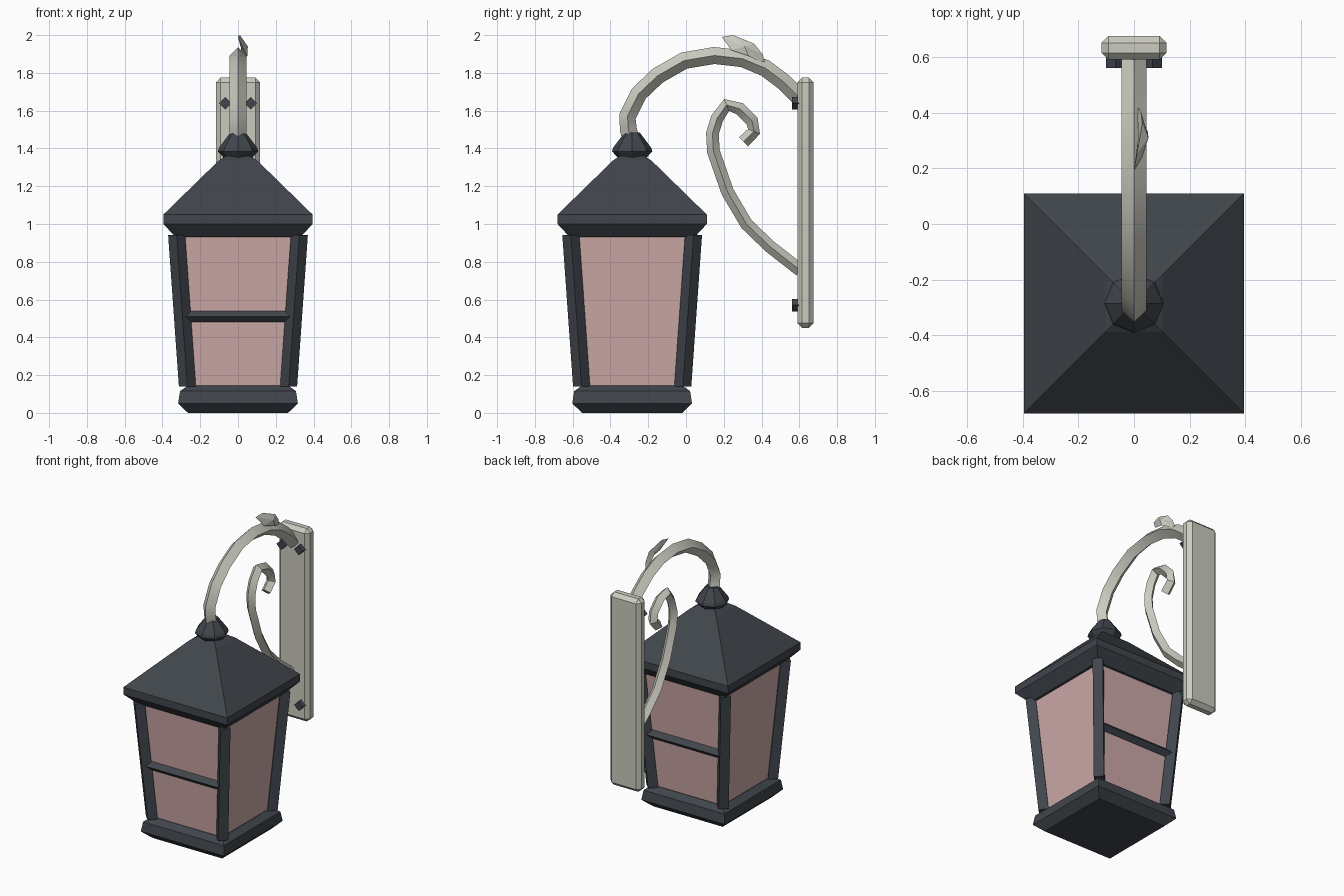
import bpy, bmesh, math
from mathutils import Vector

if "Cube" in bpy.data.objects:
    bpy.data.objects.remove(bpy.data.objects["Cube"])

CY = -0.285  # lantern centre in y


def material(name, rgb):
    m = bpy.data.materials.new(name)
    m.diffuse_color = (*rgb, 1)
    m.use_nodes = True
    m.node_tree.nodes["Principled BSDF"].inputs["Base Color"].default_value = m.diffuse_color
    return m


DARK = material("dark iron", (0.052, 0.061, 0.073))
PALE = material("pale metal", (0.60, 0.60, 0.53))
GLASS = material("pink glass", (0.60, 0.40, 0.39))


def finish(bm, name, mat, smooth=False):
    bmesh.ops.recalc_face_normals(bm, faces=bm.faces)
    me = bpy.data.meshes.new(name)
    bm.to_mesh(me)
    bm.free()
    me.materials.append(mat)
    ob = bpy.data.objects.new(name, me)
    bpy.context.collection.objects.link(ob)
    if smooth:
        bpy.ops.object.select_all(action='DESELECT')
        ob.select_set(True)
        bpy.context.view_layer.objects.active = ob
        bpy.ops.object.shade_smooth_by_angle(angle=math.radians(35))
    return ob


def loft(name, rings, mat, smooth=False):
    """Skin a list of rings of points and cap both ends."""
    bm = bmesh.new()
    vs = [[bm.verts.new(p) for p in r] for r in rings]
    n = len(vs[0])
    for a, b in zip(vs, vs[1:]):
        for i in range(n):
            j = (i + 1) % n
            bm.faces.new((a[i], a[j], b[j], b[i]))
    bm.faces.new(vs[0])
    bm.faces.new(vs[-1])
    return finish(bm, name, mat, smooth)


def tower(name, profile, mat, sides=4):
    """Stack of regular rings about the lantern axis; squares use half-widths."""
    k, a0 = (math.sqrt(2), math.pi / 4) if sides == 4 else (1, 0)
    rings = [[(r * k * math.cos(a0 + math.tau * i / sides),
               CY + r * k * math.sin(a0 + math.tau * i / sides), z)
              for i in range(sides)] for r, z in profile]
    return loft(name, rings, mat)


def sweep(name, path, r, mat):
    """Diamond-section bar along a path in the side (y, z) plane."""
    pts = [Vector((0, y, z)) for y, z in path]
    X = Vector((1, 0, 0))
    rings = []
    for i, p in enumerate(pts):
        t = (pts[min(i + 1, len(pts) - 1)] - pts[max(i - 1, 0)]).normalized()
        n = X.cross(t)
        rings.append([p + X * r, p + n * r, p - X * r, p - n * r])
    return loft(name, rings, mat, True)


# Lantern body
tower("base", [(.265, 0), (.317, .05), (.307, .115), (.265, .145)], DARK)
tower("glass_panes", [(.26, .13), (.315, .945)], GLASS)
tower("roof", [(.33, .93), (.395, 1.0), (.395, 1.05), (.103, 1.335), (.065, 1.36)], DARK)
tower("finial", [(.075, 1.35), (.107, 1.385), (.1, 1.405), (.04, 1.485)], DARK, 8)

# Corner posts, diamond section, leaning outward
for sx, nx in ((-1, "left"), (1, "right")):
    for sy, ny in ((-1, "front"), (1, "back")):
        rings = []
        for c, z in ((.268, .14), (.325, .943)):
            x, y = sx * c, CY + sy * c
            rings.append([(x + .045, y, z), (x, y + .045, z),
                          (x - .045, y, z), (x, y - .045, z)])
        loft(f"{ny}_{nx}_post", rings, DARK)

# Cross bars on the front and back
for sy, ny in ((-1, "front"), (1, "back")):
    y = CY + sy * .292
    loft(f"{ny}_cross_bar", [[(x, y + .03, .51), (x, y, .54), (x, y - .03, .51), (x, y, .48)]
                             for x in (-.28, .28)], DARK)

# Wall plate with chamfered edges
bm = bmesh.new()
bmesh.ops.create_cube(bm, size=1)
for v in bm.verts:
    v.co = Vector((v.co.x * .234, .6325 + v.co.y * .085, 1.1125 + v.co.z * 1.325))
bmesh.ops.bevel(bm, geom=bm.edges[:], offset=.025, segments=1, affect='EDGES')
finish(bm, "wall_plate", PALE)

# Bolts
for nz, z in (("upper", 1.64), ("lower", .57)):
    for nx, x in (("left", -.067), ("right", .067)):
        loft(f"{nz}_{nx}_bolt", [[(x + .033, y, z), (x, y, z + .033),
                                  (x - .033, y, z), (x, y, z - .033)]
                                 for y in (.56, .60)], DARK)

# Arched arm and scroll
sweep("arched_arm", [(-.285, 1.42), (-.305, 1.5), (-.31, 1.57), (-.25, 1.69), (-.15, 1.785),
                     (-.01, 1.865), (.15, 1.892), (.3, 1.875), (.42, 1.825),
                     (.52, 1.75), (.605, 1.665)], .045, PALE)
sweep("scroll", [(.605, .755), (.445, .88), (.32, 1.0), (.22, 1.17), (.145, 1.385),
                 (.14, 1.48), (.165, 1.56), (.215, 1.63), (.285, 1.61), (.35, 1.545),
                 (.36, 1.49), (.305, 1.435)], .034, PALE)

# Leaf: a thin outline with a raised ridge on the outer side
bm = bmesh.new()
edge = [bm.verts.new(p) for p in ((0, .19, 1.99), (.01, .25, 2.0), (.03, .36, 1.955),
                                  (.025, .405, 1.9), (.012, .42, 1.845),
                                  (.05, .33, 1.89), (.03, .24, 1.92))]
for ridge in (bm.verts.new((.052, .31, 1.94)), bm.verts.new((.015, .31, 1.935))):
    for i in range(len(edge)):
        bm.faces.new((edge[i], edge[(i + 1) % len(edge)], ridge))
finish(bm, "leaf", PALE)

# Leaf stem tying the leaf to the arm
sweep("leaf_stem", [(.25, 1.89), (.34, 1.88), (.42, 1.845)], .02, PALE)
